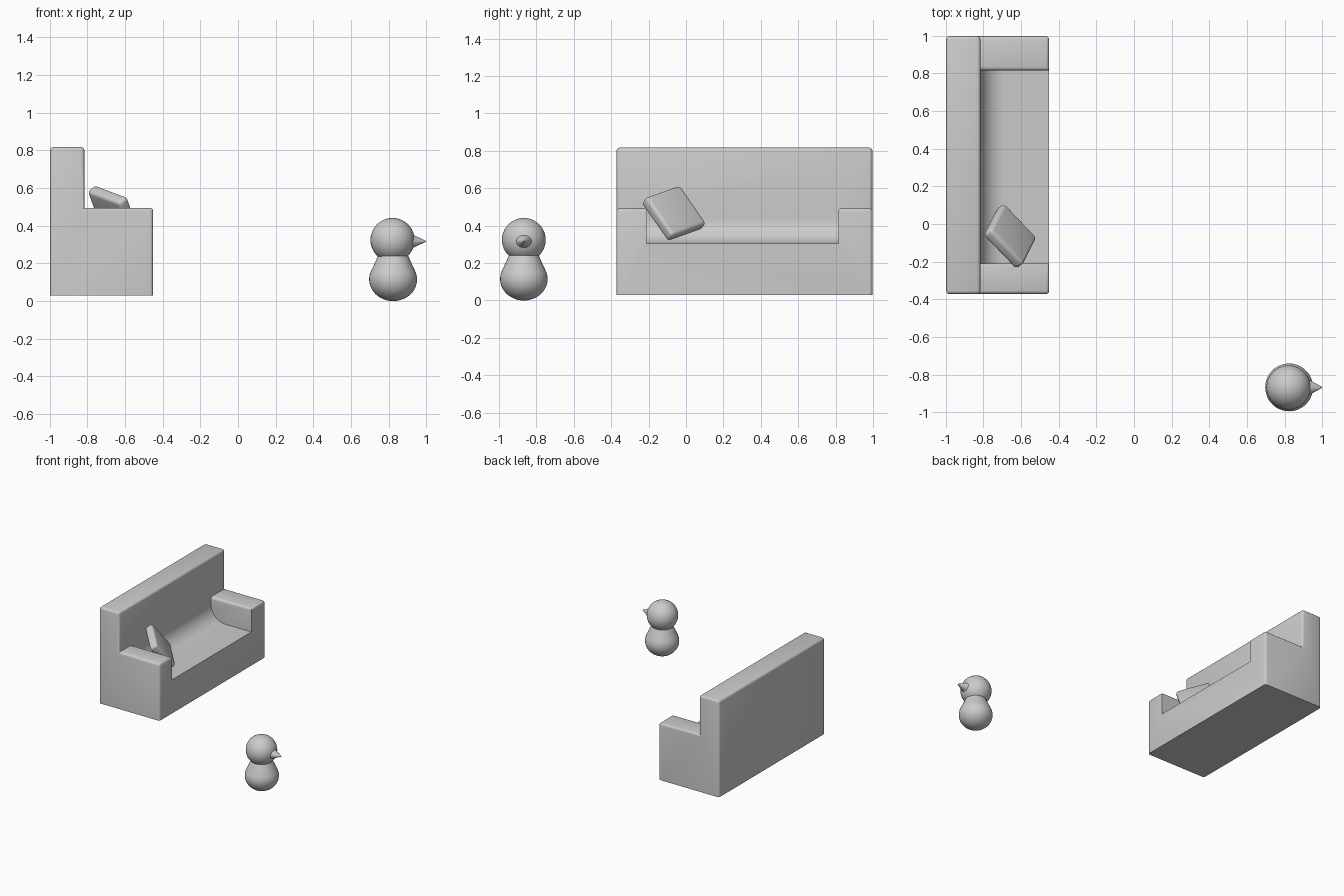
import bpy, bmesh, math
from mathutils import Matrix, Vector

if "Cube" in bpy.data.objects:
    bpy.data.objects.remove(bpy.data.objects["Cube"])


def finish(name, bm, angle=35):
    bmesh.ops.recalc_face_normals(bm, faces=bm.faces[:])
    mesh = bpy.data.meshes.new(name)
    bm.to_mesh(mesh)
    bm.free()
    ob = bpy.data.objects.new(name, mesh)
    bpy.context.collection.objects.link(ob)
    bpy.ops.object.select_all(action='DESELECT')
    ob.select_set(True)
    bpy.context.view_layer.objects.active = ob
    bpy.ops.object.shade_smooth_by_angle(angle=math.radians(angle))
    return ob


# Sofa: arm and seat cross-sections (x, z) swept along y
XB, XM, XF = -0.997, -0.815, -0.45
Z0, ZS, ZA, ZT = 0.03, 0.305, 0.494, 0.817
YS = [-0.372, -0.21, 0.815, 0.997]
R = 0.13
dip = [(XM + R - R * math.sin(a), ZS + R - R * math.cos(a))
       for a in [math.pi / 2 * i / 10 for i in range(11)]]
lower = [(XB, Z0), (XF, Z0), (XF, ZS)]
upper = [(XM, ZA), (XM, ZT), (XB, ZT)]
arm = lower + [(XF, ZA)] + upper
seat = lower + dip + upper

bm = bmesh.new()
cache = {}


def vert(p, y):
    key = (round(p[0], 4), round(y, 4), round(p[1], 4))
    if key not in cache:
        cache[key] = bm.verts.new(key)
    return cache[key]


for prof, ya, yb in zip((arm, seat, arm), YS, YS[1:]):
    for p, q in zip(prof, prof[1:] + prof[:1]):
        bm.faces.new([vert(p, ya), vert(q, ya), vert(q, yb), vert(p, yb)])
for y in (YS[0], YS[3]):
    bm.faces.new([vert(p, y) for p in arm])
for y in (YS[1], YS[2]):
    bm.faces.new([vert(p, y) for p in [(XF, ZS)] + dip + [(XM, ZA), (XF, ZA)]])
bmesh.ops.recalc_face_normals(bm, faces=bm.faces[:])
bmesh.ops.dissolve_limit(bm, angle_limit=math.radians(1),
                         verts=bm.verts[:], edges=bm.edges[:])

# Round the top rims and the outer upright corners
rim = []
for e in bm.edges:
    a, b = (v.co for v in e.verts)
    upright = abs(a.z - b.z) > 0.1 and (abs(a.y - YS[0]) < 1e-3 or abs(a.y - YS[3]) < 1e-3)
    if e.is_convex and e.calc_face_angle(0) > 0.8 and (min(a.z, b.z) > 0.45 or upright):
        rim.append(e)
bmesh.ops.bevel(bm, geom=rim, offset=0.018, segments=3, profile=0.5,
                affect='EDGES', clamp_overlap=True)
finish("sofa", bm)

# Cushion leaning against the near arm
e1 = Vector((-0.67, 0.70, 0.25)).normalized()
n = e1.cross(Vector((0.29, 0.54, -0.79))).normalized()
e2 = n.cross(e1)
bm = bmesh.new()
bmesh.ops.create_cube(bm, size=1, matrix=Matrix.Diagonal((0.262, 0.262, 0.065, 1)))
bmesh.ops.bevel(bm, geom=bm.edges[:], offset=0.02, segments=4, profile=0.5, affect='EDGES')
bm.transform(Matrix.Translation((-0.658, -0.065, 0.466))
             @ Matrix((e1, e2, n)).transposed().to_4x4())
finish("cushion", bm)

# Bird figure: lathed body, round head, cone beak
CX, CY = 0.823, -0.867
bm = bmesh.new()
prof = []
for i in range(15):
    a = math.radians(110) * i / 14
    prof.append(Vector((0.127 * math.sin(a), 0, 0.115 - 0.115 * math.cos(a))))
prof += [Vector((0.098, 0, 0.2)), Vector((0.08, 0, 0.24)), Vector((0, 0, 0.25))]
vs = [bm.verts.new(p) for p in prof]
es = [bm.edges.new(pair) for pair in zip(vs, vs[1:])]
bmesh.ops.spin(bm, geom=vs + es, cent=(0, 0, 0), axis=(0, 0, 1),
               angle=2 * math.pi, steps=40)
bmesh.ops.remove_doubles(bm, verts=bm.verts[:], dist=1e-4)
bm.transform(Matrix.Translation((CX, CY, 0)))
finish("bird_body", bm)

bm = bmesh.new()
bmesh.ops.create_uvsphere(bm, u_segments=40, v_segments=24, radius=0.117,
                          matrix=Matrix.Translation((CX - 0.003, CY, 0.324)))
finish("bird_head", bm)

bm = bmesh.new()
bmesh.ops.create_cone(bm, cap_ends=True, segments=24, radius1=1, radius2=0.06, depth=1)
bm.transform(Matrix.Translation((0.955, CY, 0.317))
             @ Matrix.Rotation(math.pi / 2, 4, 'Y')
             @ Matrix.Diagonal((0.042, 0.05, 0.085, 1)))
finish("bird_beak", bm)
